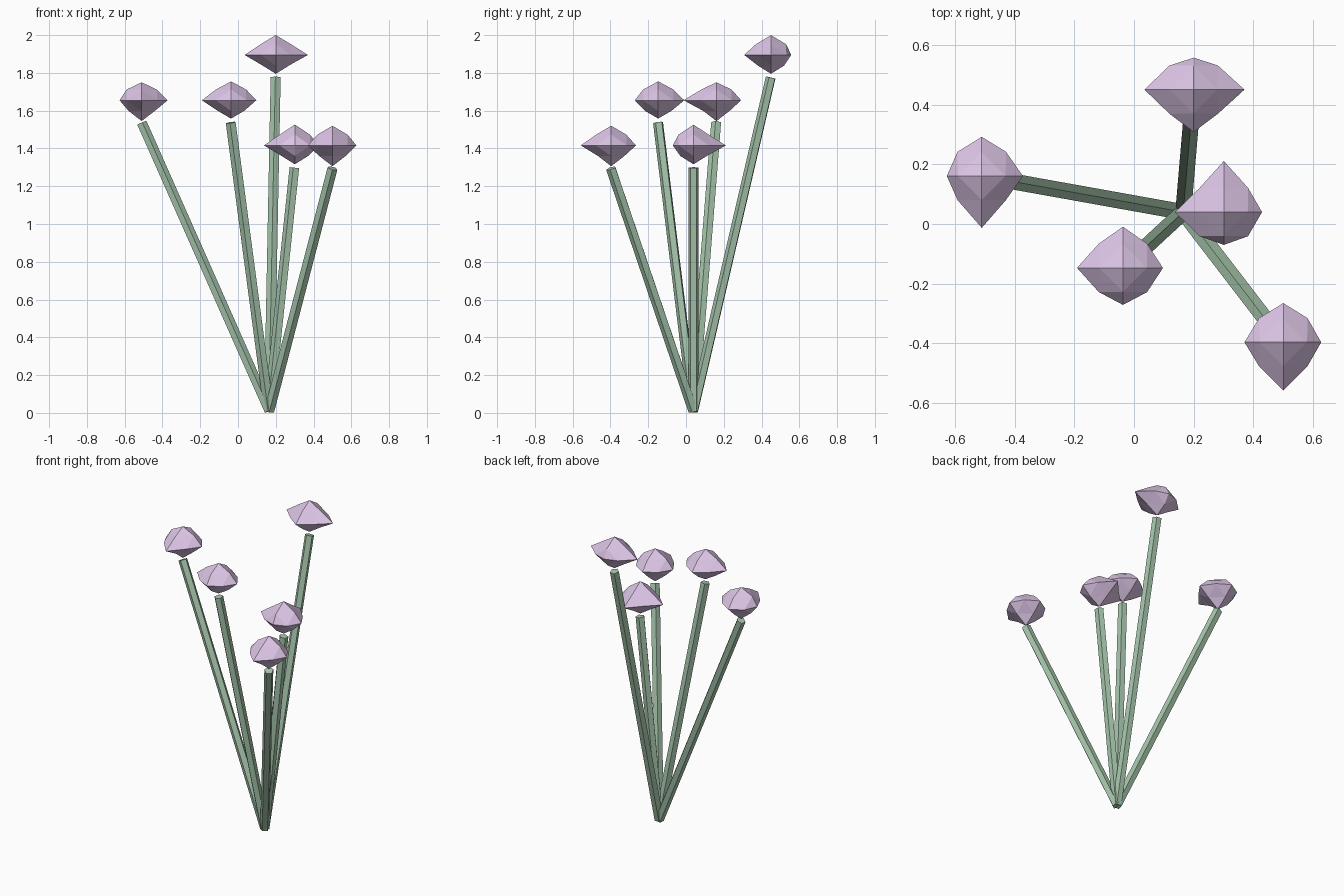
import bpy, bmesh
from mathutils import Vector, Matrix

if "Cube" in bpy.data.objects:
    bpy.data.objects.remove(bpy.data.objects["Cube"])


def material(name, color):
    m = bpy.data.materials.new(name)
    m.diffuse_color = color
    m.use_nodes = True
    m.node_tree.nodes["Principled BSDF"].inputs["Base Color"].default_value = m.diffuse_color
    return m


GREEN = material("stem_green", (0.38, 0.56, 0.41, 1))
LILAC = material("petal_lilac", (0.72, 0.56, 0.79, 1))


def add_object(name, bm, mat):
    bmesh.ops.recalc_face_normals(bm, faces=bm.faces)
    mesh = bpy.data.meshes.new(name)
    bm.to_mesh(mesh)
    bm.free()
    mesh.materials.append(mat)
    ob = bpy.data.objects.new(name, mesh)
    bpy.context.collection.objects.link(ob)


# slim five-sided stem between two points
def stem(name, start, end, radius=0.028):
    a, b = Vector(start), Vector(end)
    axis = b - a
    place = Matrix.Translation((a + b) / 2) @ axis.to_track_quat('Z', 'Y').to_matrix().to_4x4()
    bm = bmesh.new()
    bmesh.ops.create_cone(bm, cap_ends=True, segments=5, radius1=radius,
                          radius2=radius, depth=axis.length, matrix=place)
    add_object(name, bm, GREEN)


# faceted bud: octahedron with uneven tips, each face split in four
def bud(name, center, left, right, front, back, up, down):
    bm = bmesh.new()
    c = Vector(center)
    put = lambda v: bm.verts.new(c + Vector(v))
    ring = [put((right, 0, 0)), put((0, back, 0)), put((-left, 0, 0)), put((0, -front, 0))]
    dirs = [Vector((1, 0, 0)), Vector((0, 1, 0)), Vector((-1, 0, 0)), Vector((0, -1, 0))]
    girdle = [put((dirs[i] + dirs[(i + 1) % 4]) * 0.081) for i in range(4)]
    for tip_z, reach, mid_z in ((up, 0.08, 0.057), (-down, 0.07, -0.056)):
        tip = put((0, 0, tip_z))
        mids = [put(d * reach + Vector((0, 0, mid_z))) for d in dirs]
        for i in range(4):
            j = (i + 1) % 4
            for tri in ((ring[i], girdle[i], mids[i]), (girdle[i], ring[j], mids[j]),
                        (mids[i], girdle[i], mids[j]), (mids[i], mids[j], tip)):
                bm.faces.new(tri)
    add_object(name, bm, LILAC)


# bud centre, tip lengths (left, right, front, back, up, down), stem top height
FLOWERS = [
    ((0.20, 0.45, 1.895), (0.165, 0.17, 0.142, 0.107, 0.105, 0.10), 1.775),
    ((-0.51, 0.161, 1.655), (0.117, 0.138, 0.174, 0.131, 0.095, 0.11), 1.535),
    ((-0.037, -0.147, 1.655), (0.154, 0.134, 0.124, 0.138, 0.10, 0.097), 1.537),
    ((0.301, 0.04, 1.416), (0.164, 0.128, 0.11, 0.171, 0.11, 0.10), 1.298),
    ((0.50, -0.396, 1.416), (0.13, 0.127, 0.161, 0.131, 0.104, 0.11), 1.295),
]
BASE = (0.165, 0.04, 0.011)

for n, (center, tips, top) in enumerate(FLOWERS, 1):
    stem(f"stem_{n}", BASE, (center[0], center[1], top))
    bud(f"flower_head_{n}", center, *tips)
